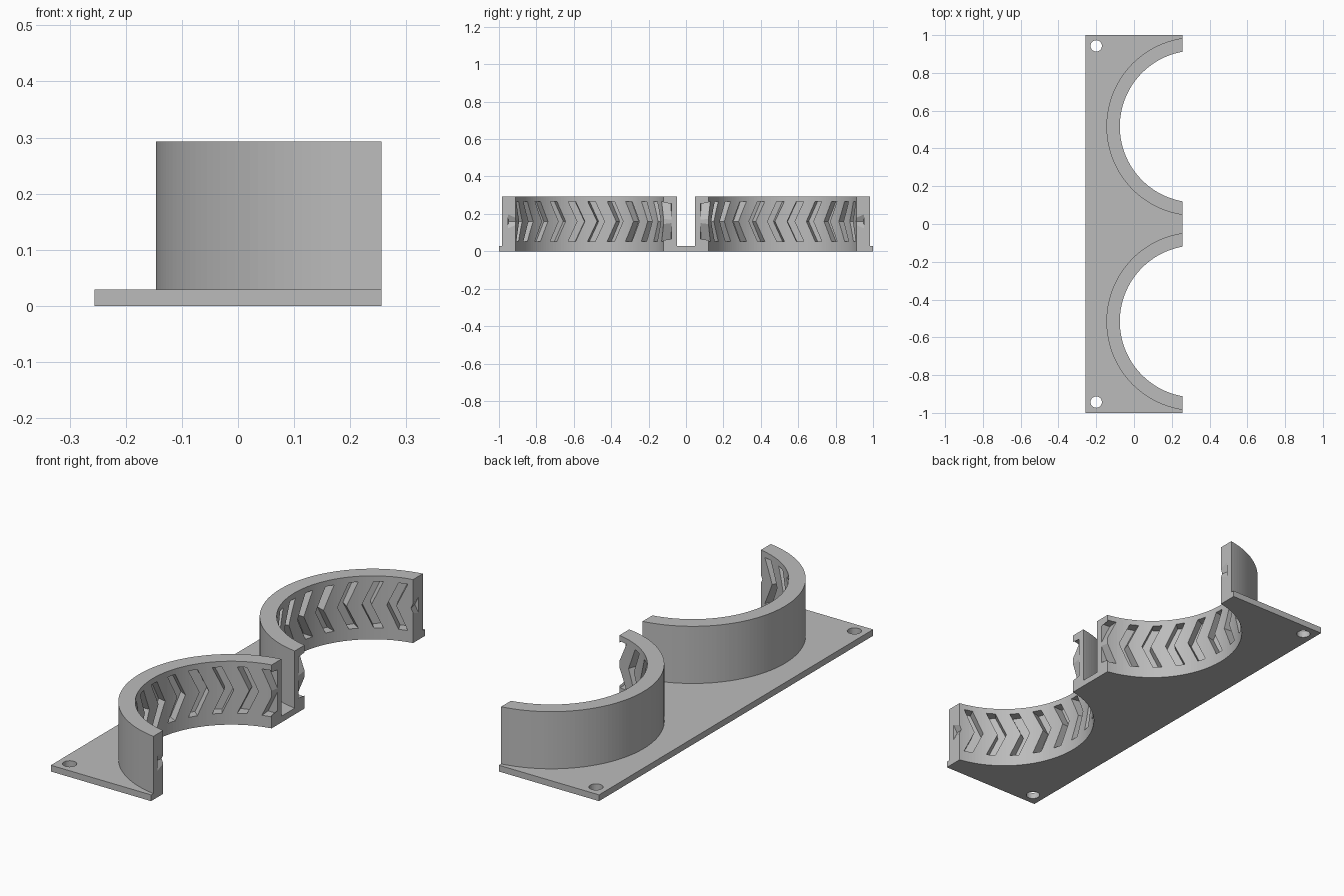
import bpy, bmesh
from math import sin, cos, asin, acos, pi, radians

if "Cube" in bpy.data.objects:
    bpy.data.objects.remove(bpy.data.objects["Cube"])

XE, PLATE, TOP = 0.256, 0.029, 0.293      # half width, plate and wall heights
CX, CY, RO, RI = 0.327, 0.516, 0.473, 0.402   # ring centre and radii
GROOVE = 0.04
SEG = 72

grey = bpy.data.materials.new("plain_grey")
grey.use_nodes = True
grey.diffuse_color = (0.5, 0.5, 0.5, 1)
grey.node_tree.nodes["Principled BSDF"].inputs["Base Color"].default_value = (0.5, 0.5, 0.5, 1)


def add_object(name, bm):
    bmesh.ops.recalc_face_normals(bm, faces=bm.faces)
    mesh = bpy.data.meshes.new(name)
    bm.to_mesh(mesh)
    bm.free()
    obj = bpy.data.objects.new(name, mesh)
    bpy.context.collection.objects.link(obj)
    mesh.materials.append(grey)
    return obj


def loft(bm, lower, upper):
    """Closed prism between two matching outlines."""
    a = [bm.verts.new(p) for p in lower]
    b = [bm.verts.new(p) for p in upper]
    bm.faces.new(a)
    bm.faces.new(b)
    for i in range(len(a)):
        j = (i + 1) % len(a)
        bm.faces.new((a[i], a[j], b[j], b[i]))


def extrude(name, outline, z0, z1):
    bm = bmesh.new()
    loft(bm, [(x, y, z0) for x, y in outline], [(x, y, z1) for x, y in outline])
    return add_object(name, bm)


def arc(r, side):
    """Arc of one ring, ending on the flat open edge of the plate."""
    end = acos((CX - XE) / r)
    angles = [end - 2 * end * i / SEG for i in range(SEG + 1)]
    return [(CX - r * cos(a), side * (CY - r * sin(a))) for a in angles]


def cut(obj, cutter):
    cutter.hide_render = True
    cutter.hide_set(True)
    cutter.display_type = 'WIRE'
    mod = obj.modifiers.new("cut", 'BOOLEAN')
    mod.operation = 'DIFFERENCE'
    mod.solver = 'EXACT'
    mod.object = cutter


# Mounting plate with two round bays
outline = [(-XE, -1), (XE, -1)] + arc(RO, -1)[::-1] + arc(RO, 1) + [(XE, 1), (-XE, 1)]
plate = extrude("base_plate", outline, 0, PLATE)

# Screw holes in the back corners
bm = bmesh.new()
for side in (-1, 1):
    ring = [(-0.2 + 0.03 * cos(2 * pi * i / 32), side * 0.943 + 0.03 * sin(2 * pi * i / 32))
            for i in range(32)]
    loft(bm, [(x, y, -0.05) for x, y in ring], [(x, y, 0.1) for x, y in ring])
cut(plate, add_object("screw_hole_cutter", bm))

# Chevron outline: offset along the wall, height
chevron = [(0, 0.16), (-0.05, 0.267), (-0.09, 0.267),
           (-0.04, 0.16), (-0.09, 0.053), (-0.05, 0.053)]

for side, label in ((-1, "front"), (1, "back")):
    # Curved wall
    wall = extrude(label + "_cradle_wall", arc(RO, side) + arc(RI, side)[::-1], 0, TOP)
    # Chevron grooves in its inner face
    bm = bmesh.new()
    for k in range(-7, 7):
        a = radians(11.5 + 15 * k)

        def place(r):
            return [(CX - r * cos(a) + s * sin(a),
                     side * (CY - r * sin(a) - s * cos(a)), z) for s, z in chevron]
        loft(bm, place(RI - 0.03), place(RI + GROOVE))
    cut(wall, add_object(label + "_groove_cutter", bm))
